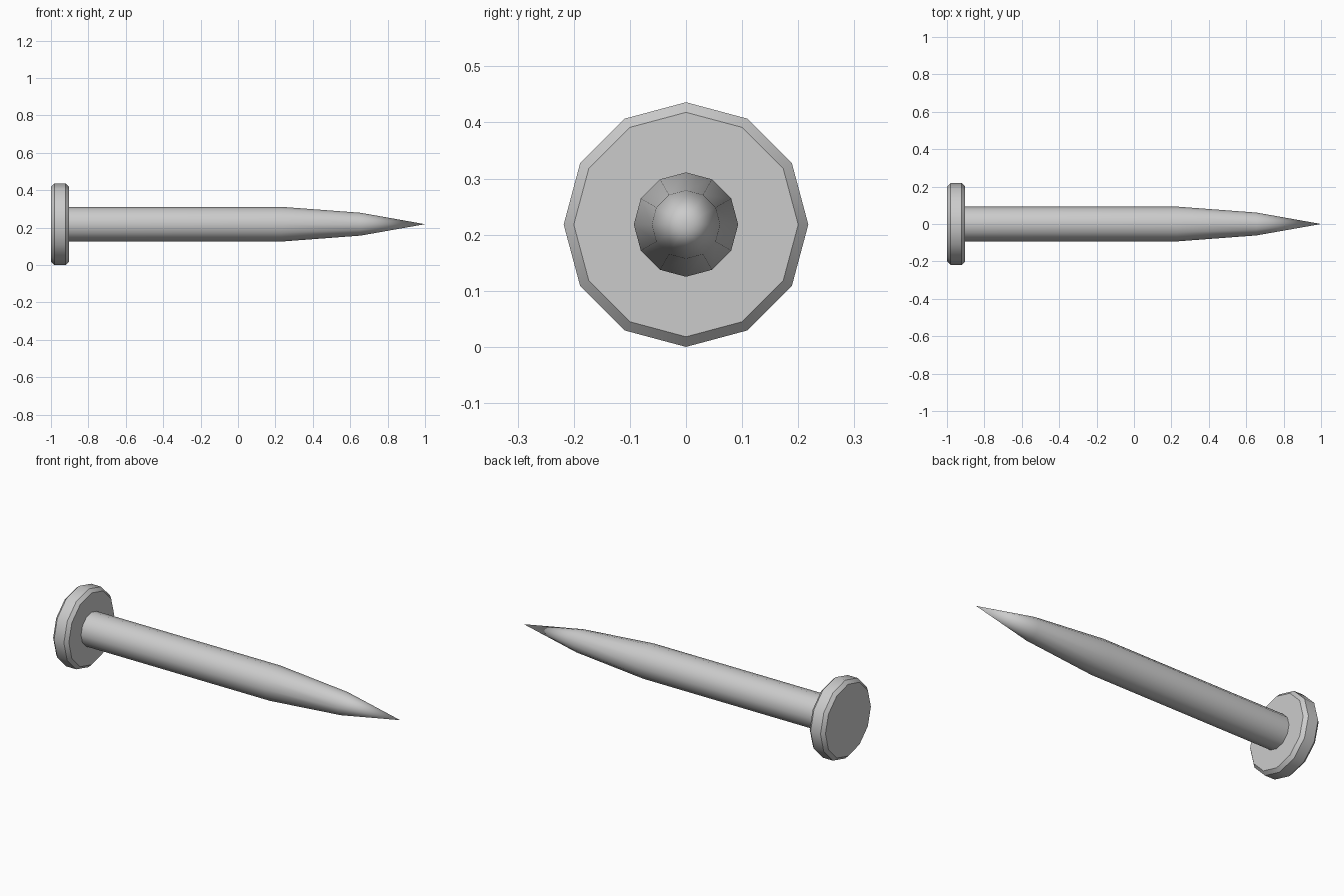
import bpy, bmesh, math

if "Cube" in bpy.data.objects:
    bpy.data.objects.remove(bpy.data.objects["Cube"])

SIDES = 12
AXIS_Z = 0.218


def lathe(name, profile):
    """Revolve (x, radius) points about the x axis; radius 0 makes a tip, other ends are capped."""
    bm = bmesh.new()
    rings = []
    for x, r in profile:
        if r == 0:
            rings.append([bm.verts.new((x, 0, AXIS_Z))] * SIDES)
            continue
        angles = [2 * math.pi * i / SIDES for i in range(SIDES)]
        rings.append([bm.verts.new((x, r * math.cos(a), AXIS_Z + r * math.sin(a)))
                      for a in angles])
    for a, b in zip(rings, rings[1:]):
        for i in range(SIDES):
            j = (i + 1) % SIDES
            corners = dict.fromkeys((a[i], a[j], b[j], b[i]))
            bm.faces.new(list(corners))
    for ring in (rings[0], rings[-1]):
        if len(set(ring)) == SIDES:
            bm.faces.new(ring)
    bmesh.ops.recalc_face_normals(bm, faces=bm.faces)
    mesh = bpy.data.meshes.new(name)
    bm.to_mesh(mesh)
    bm.free()
    obj = bpy.data.objects.new(name, mesh)
    bpy.context.collection.objects.link(obj)
    bpy.ops.object.select_all(action='DESELECT')
    obj.select_set(True)
    bpy.context.view_layer.objects.active = obj
    bpy.ops.object.shade_smooth_by_angle(angle=math.radians(35))
    return obj


# Flat round head with chamfered rims
lathe("nail_head", [(-1.0, 0.2), (-0.982, 0.218), (-0.921, 0.218), (-0.903, 0.2)])

# Straight shank tapering to a point, rooted in the head
lathe("nail_shank", [(-0.92, 0.093), (0.23, 0.093), (0.655, 0.061), (1.0, 0)])
